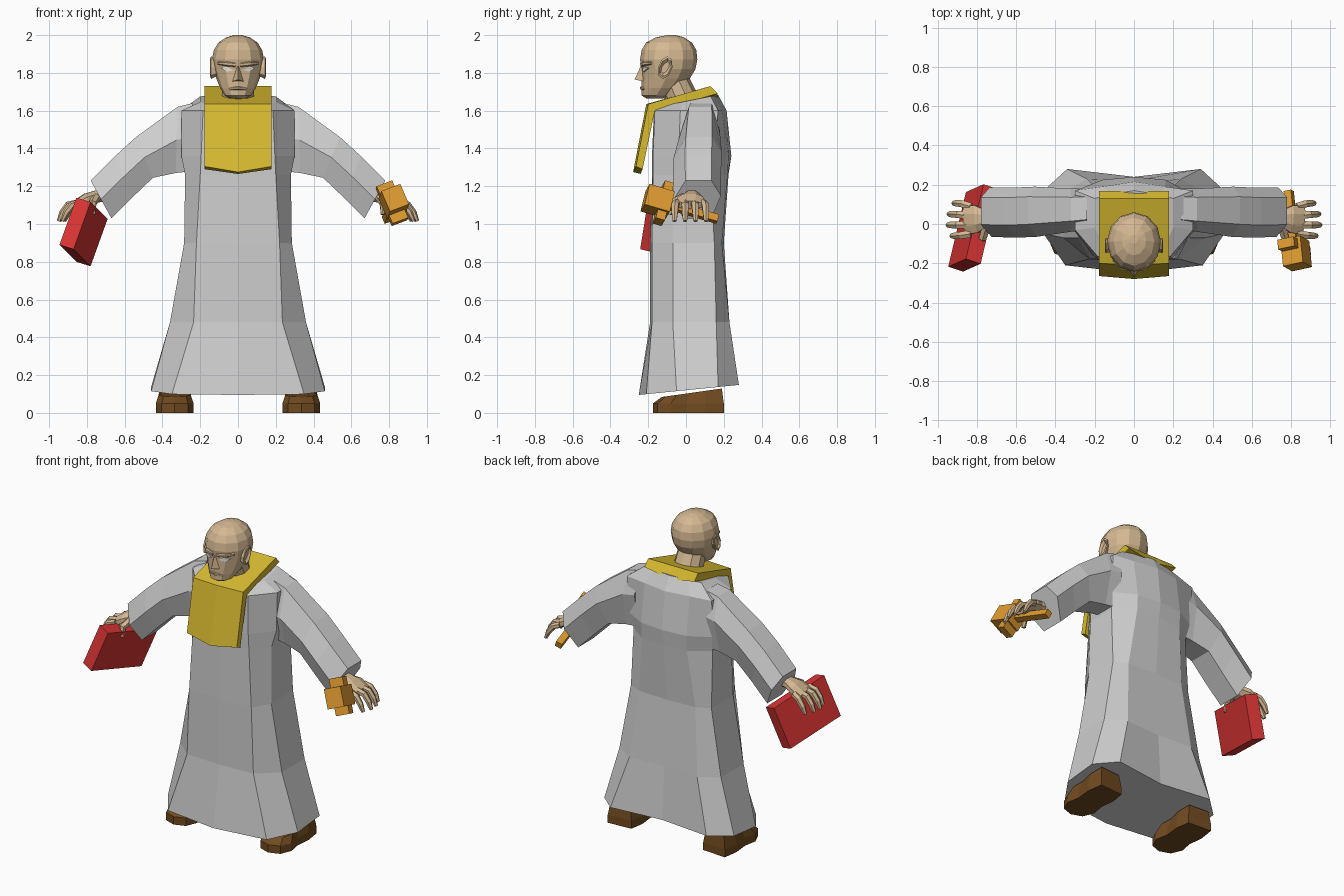
import bpy, bmesh, math
from mathutils import Vector

if "Cube" in bpy.data.objects:
    bpy.data.objects.remove(bpy.data.objects["Cube"])


def material(name, rgb):
    m = bpy.data.materials.new(name)
    m.diffuse_color = (*rgb, 1)
    m.use_nodes = True
    m.node_tree.nodes["Principled BSDF"].inputs["Base Color"].default_value = m.diffuse_color
    return m


GREY = material("robe_grey", (.62, .62, .62))
YELLOW = material("stole_yellow", (.69, .50, .03))
RED = material("book_red", (.69, .035, .035))
SKIN = material("skin", (.66, .48, .29))
BROWN = material("shoe_brown", (.165, .07, .015))
GOLD = material("cross_gold", (.72, .32, .03))
WHITE = material("eye_white", (.9, .9, .88))


def build(name, verts, faces, mat):
    bm = bmesh.new()
    vs = [bm.verts.new(v) for v in verts]
    for f in faces:
        bm.faces.new([vs[i] for i in f])
    bmesh.ops.recalc_face_normals(bm, faces=bm.faces)
    me = bpy.data.meshes.new(name)
    bm.to_mesh(me)
    bm.free()
    me.materials.append(mat)
    ob = bpy.data.objects.new(name, me)
    bpy.context.collection.objects.link(ob)
    return ob


def loft(name, rings, mat, flip=1):
    """Skin equal-sized rings and cap both ends; flip=-1 mirrors in x."""
    n = len(rings[0])
    verts = [(p[0] * flip, p[1], p[2]) for r in rings for p in r]
    faces = [(k * n + i, k * n + (i + 1) % n, (k + 1) * n + (i + 1) % n, (k + 1) * n + i)
             for k in range(len(rings) - 1) for i in range(n)]
    last = (len(rings) - 1) * n
    faces += [tuple(range(n)), tuple(range(last, last + n))]
    return build(name, verts, faces, mat)


def tube(name, path, radii, mat, flip=1, sides=6):
    """Faceted tube along a path; each radius is (width, thickness)."""
    pts = [Vector(p) for p in path]
    rings = []
    for k, p in enumerate(pts):
        d = pts[min(k + 1, len(pts) - 1)] - pts[max(k - 1, 0)]
        q = d.to_track_quat('Z', 'Y')
        w, t = radii[k]
        rings.append([p + q @ Vector((w * math.cos(a), t * math.sin(a), 0))
                      for a in (math.tau * (i + .5) / sides for i in range(sides))])
    return loft(name, rings, mat, flip)


def box(name, centre, axes, mat):
    """Oriented box from a centre and three full-length edge vectors."""
    c = Vector(centre)
    u, v, w = [Vector(a) / 2 for a in axes]
    rings = [[c + s * w + a * u + b * v for a, b in ((-1, -1), (1, -1), (1, 1), (-1, 1))]
             for s in (-1, 1)]
    return loft(name, rings, mat)


# Robe: z, tilt, front centre y, front corner x/y, side x, side y's, back corner x/y, back centre y
robe = [
    (.12, .1, -.25, .35, -.21, .46, -.05, .17, .34, .28, .24),
    (.48, 0, -.19, .235, -.18, .36, -.07, .16, .24, .23, .22),
    (.9, 0, -.19, .22, -.18, .285, -.07, .15, .2, .19, .2),
    (1.26, 0, -.18, .2, -.175, .28, -.06, .13, .16, .22, .225),
    (1.36, 0, -.18, .195, -.175, .3, -.04, .15, .16, .225, .24),
    (1.6, 0, -.17, .185, -.165, .3, -.03, .17, .16, .19, .215),
    (1.65, .2, -.14, .15, -.12, .2, -.02, .13, .12, .15, .17)]
rings = []
for z, tilt, fc, fx, fy, sx, s1, s2, bx, by, bc in robe:
    half = [(fx, fy), (sx, s1), (sx, s2), (bx, by)]
    ring = [(0, fc)] + half + [(0, bc)] + [(-x, y) for x, y in reversed(half)]
    rings.append([(x, y, z + tilt * y) for x, y in ring])
loft("robe", rings, GREY)

# Sleeves: top x/z, bottom x/z, front y, back y
sleeve = [(.24, 1.64, .24, 1.28, -.03, .18), (.32, 1.62, .33, 1.27, -.04, .18),
          (.54, 1.46, .45, 1.245, -.065, .19), (.65, 1.36, .56, 1.14, -.07, .185),
          (.78, 1.23, .67, 1.03, -.065, .185)]
section = [(0, .25), (0, .8), (.4, 1), (1, .8), (1, .2), (.5, 0)]
sleeve_rings = [[(a + (c - a) * t, f + (g - f) * s, b + (d - b) * t) for t, s in section]
                for a, b, c, d, f, g in sleeve]

# Shoe outline, x offset and y
sole = [(-.08, .19), (.08, .2), (.095, .1), (.085, 0), (.1, -.08), (.07, -.15), (0, -.175),
        (-.07, -.15), (-.1, -.08), (-.085, 0), (-.095, .1)]
shoe_rings = [[(.335 + x, y, 0) for x, y in sole], [(.335 + x, y, .05) for x, y in sole],
              [(.335 + x * .85, y * .85 + .02, .105 + .12 * y) for x, y in sole]]

for side, s in (("left", 1), ("right", -1)):
    loft(side + "_sleeve", sleeve_rings, GREY, s)
    loft(side + "_shoe", shoe_rings, BROWN, s)
    # Hand: palm, four curled fingers and a thumb
    tube(side + "_palm", [(.66, .04, 1.16), (.75, .03, 1.145), (.8, .025, 1.13), (.86, .02, 1.1)],
         [(.04, .035), (.045, .035), (.075, .035), (.08, .025)], SKIN, s, 8)
    for i in range(4):
        y = -.05 + .046 * i
        reach = (0, .02, .015, -.01)[i]
        tube(f"{side}_finger_{i + 1}",
             [(.83, y, 1.115), (.88 + reach, y * 1.15, 1.1), (.91 + reach, y * 1.2, 1.06),
              (.93 + reach, y * 1.2, 1.015)],
             [(.022, .02), (.021, .019), (.019, .017), (.012, .01)], SKIN, s)
    tube(side + "_thumb", [(.75, -.01, 1.14), (.77, -.07, 1.11), (.765, -.085, 1.05)],
         [(.025, .025), (.022, .022), (.012, .012)], SKIN, s)
    # Ear, brow and eye
    ear = [[(x, -.11 + r * .038 * math.cos(a) + .012 * math.sin(a), 1.828 + r * .06 * math.sin(a))
            for a in (math.tau * i / 8 for i in range(8))]
           for x, r in ((.11, .75), (.143, 1), (.147, .8), (.135, .5))]
    loft(side + "_ear", ear, SKIN, s)
    tube(side + "_brow", [(.012, -.232, 1.843), (.06, -.222, 1.848), (.105, -.183, 1.852)],
         [(.012, .012), (.013, .013), (.008, .008)], SKIN, s)
    eye = [(.026, -.232, 1.815), (.06, -.225, 1.833), (.09, -.204, 1.825), (.06, -.225, 1.806)]
    loft(side + "_eye", [eye, [(x, y + .009, z) for x, y, z in eye]], WHITE, s)

# Head: z, half width, front y, back y
skull = [(1.665, .04, -.21, -.12), (1.68, .07, -.235, -.08), (1.72, .095, -.235, -.03),
         (1.77, .115, -.235, .02), (1.82, .132, -.235, .05), (1.87, .138, -.243, .06),
         (1.92, .128, -.235, .055), (1.96, .104, -.212, .032), (1.988, .062, -.16, -.01),
         (2.0, .02, -.1, -.055)]
loft("head", [[(w * math.sin(a), (f + b) / 2 - (b - f) / 2 * math.cos(a), z)
               for a in (math.tau * i / 12 for i in range(12))] for z, w, f, b in skull], SKIN)
tube("neck", [(0, .01, 1.58), (0, -.03, 1.68), (0, -.07, 1.77)],
     [(.1, .095), (.09, .085), (.085, .08)], SKIN, 1, 10)
build("nose", [(0, -.236, 1.845), (-.03, -.225, 1.755), (.03, -.225, 1.755), (0, -.272, 1.765)],
      [(0, 1, 3), (0, 3, 2), (1, 2, 3), (0, 2, 1)], SKIN)
tube("lips", [(-.045, -.22, 1.715), (0, -.234, 1.72), (.045, -.22, 1.715)],
     [(.006, .006), (.01, .01), (.006, .006)], SKIN)

# Stole: bent plate with pointed front and dipped back edge
stole = [(.13, 1.73), (-.2, 1.635), (-.265, 1.305), (-.23, 1.29), (-.165, 1.6), (.168, 1.69)]
dip = [(0, 0), (-.01, 0), (-.015, -.03), (-.01, -.025), (0, 0), (0, -.03)]
loft("stole", [[(x, y + c * dy, z + c * dz) for (y, z), (dy, dz) in zip(stole, dip)]
               for x, c in ((-.177, 0), (0, 1), (.177, 0))], YELLOW)

# Book held in the right hand
box("book", (-.818, -.02, .958), [(.09, .38, -.09), (.09, .04, .25), (.075, -.025, -.023)], RED)

# Cross held in the left hand
along = Vector((-.1, .955, -.28)).normalized()
across = Vector((.39, -.27, -.88))
across = (across - along * across.dot(along)).normalized()
deep = along.cross(across)
for name, centre, a, b, c in (("cross_shaft", (.805, .0, 1.075), .35, .04, .04),
                              ("cross_bar", (.815, -.12, 1.11), .05, .22, .09),
                              ("cross_block", (.825, -.15, 1.12), .14, .12, .11)):
    box(name, centre, [along * a, across * b, deep * c], GOLD)
